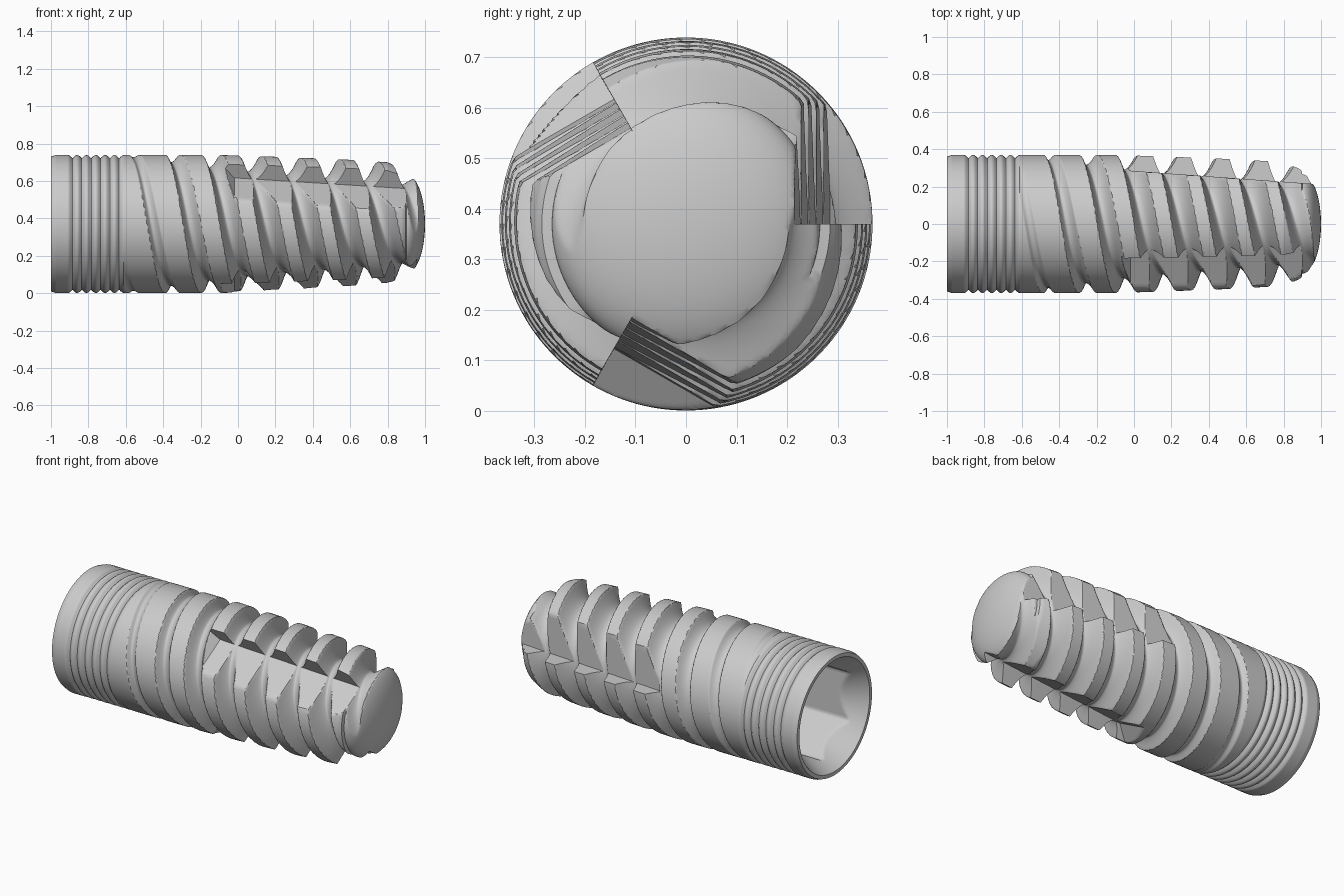
import bpy, bmesh
from math import pi, cos, sin, sqrt, radians

if "Cube" in bpy.data.objects:
    bpy.data.objects.remove(bpy.data.objects["Cube"])

AXIS_Z = 0.37
PITCH = 0.2067          # spacing of the two-start thread, lead is twice this


def lerp_table(pts, x):
    if x <= pts[0][0]:
        return pts[0][1]
    for (x0, v0), (x1, v1) in zip(pts, pts[1:]):
        if x <= x1:
            return v0 + (v1 - v0) * (x - x0) / (x1 - x0)
    return pts[-1][1]


CREST = [(-1, .36), (-.975, .369), (-.1, .369), (.16, .361), (.57, .345), (.8, .33), (.88, .297), (.95, .245)]
VALLEY = [(-.61, .366), (-.5, .345), (-.36, .33), (-.16, .302), (.1, .272), (.4, .247), (.7, .224), (.95, .203)]
CREST_HALF = [(-.6, .38), (-.45, .35), (-.25, .27), (0, .21), (.3, .18), (1, .16)]
FLUTE = [(-.1, .38), (-.02, .285), (.95, .215)]

# Angles: a tight pair of columns at each of the three radial flute walls
thetas = []
for k in range(3):
    base = k * 2 * pi / 3
    thetas += [base + .001] + [base + radians(2.4 * i) for i in range(1, 50)] + [base + 2 * pi / 3 - .001]


def outer_radius(x, th):
    r = lerp_table(CREST, x)
    # fine grooves on the collar, rounded ridges with sharp roots
    if -.91 < x < -.61:
        r -= .018 * (1 - abs(cos(pi * (x + .91) / .05)))
    # coarse two-start buttress thread: steep towards the tip, concave behind
    if x > -.61:
        p = (x - .165) / PITCH - (th - pi / 2) / pi
        p = (p + .5) % 1 - .5
        h = lerp_table(CREST_HALF, x)
        if abs(p) > h:
            u = ((p - h) % 1) / (1 - 2 * h)
            if u < .35:
                d = 1 - (1 - u / .35) ** 1.5
            else:
                d = 1 - ((u - .35) / .65) ** 2
            r -= max(0, r - lerp_table(VALLEY, x)) * d
    # three cutting flutes
    d = th % (2 * pi / 3)
    if x > -.1 and d < radians(65):
        r = min(r, lerp_table(FLUTE, x) / cos(d))
    # domed tip
    if x > .9:
        r = min(r, .265 * sqrt(max(0, 1 - ((x - .9) / .1) ** 2)))
    return r


def socket_radius(x, th):
    cone = .338 - (x + 1) * .6
    a = (th + pi / 6) % (pi / 3) - pi / 6
    return max(cone, .255 / cos(a))


def skin(name, rows):
    """rows: list of (x, radius function); skins rings around the x axis."""
    bm = bmesh.new()
    rings = []
    for x, f in rows:
        radii = [(t, f(x, t)) for t in thetas]
        rings.append([bm.verts.new((x, r * cos(t), AXIS_Z + r * sin(t))) for t, r in radii])
    n = len(thetas)
    for a, b in zip(rings, rings[1:]):
        for i in range(n):
            j = (i + 1) % n
            bm.faces.new((a[i], a[j], b[j], b[i]))
    bmesh.ops.remove_doubles(bm, verts=bm.verts[:], dist=1e-5)
    me = bpy.data.meshes.new(name)
    bm.to_mesh(me)
    bm.free()
    ob = bpy.data.objects.new(name, me)
    bpy.context.collection.objects.link(ob)
    bpy.ops.object.select_all(action='DESELECT')
    ob.select_set(True)
    bpy.context.view_layer.objects.active = ob
    bpy.ops.object.shade_smooth_by_angle(angle=radians(32))
    return ob


# Threaded body, from the open rim to the domed tip
xs = [-1 + .004 * i for i in range(496)] + [.985, .99, .994, .997, .999, 1]
rim = [(-1, socket_radius)]
skin("threaded_body", rim + [(x, outer_radius) for x in xs])

# Internal conical entry, hexagonal socket and blind screw hole
bore = lambda x, t: .17
point = lambda x, t: 0.0
inner = [(.05, point), (0, bore), (-.5, bore)]
inner += [(-.5 - .01 * i, socket_radius) for i in range(51)]
skin("drive_socket", inner)
